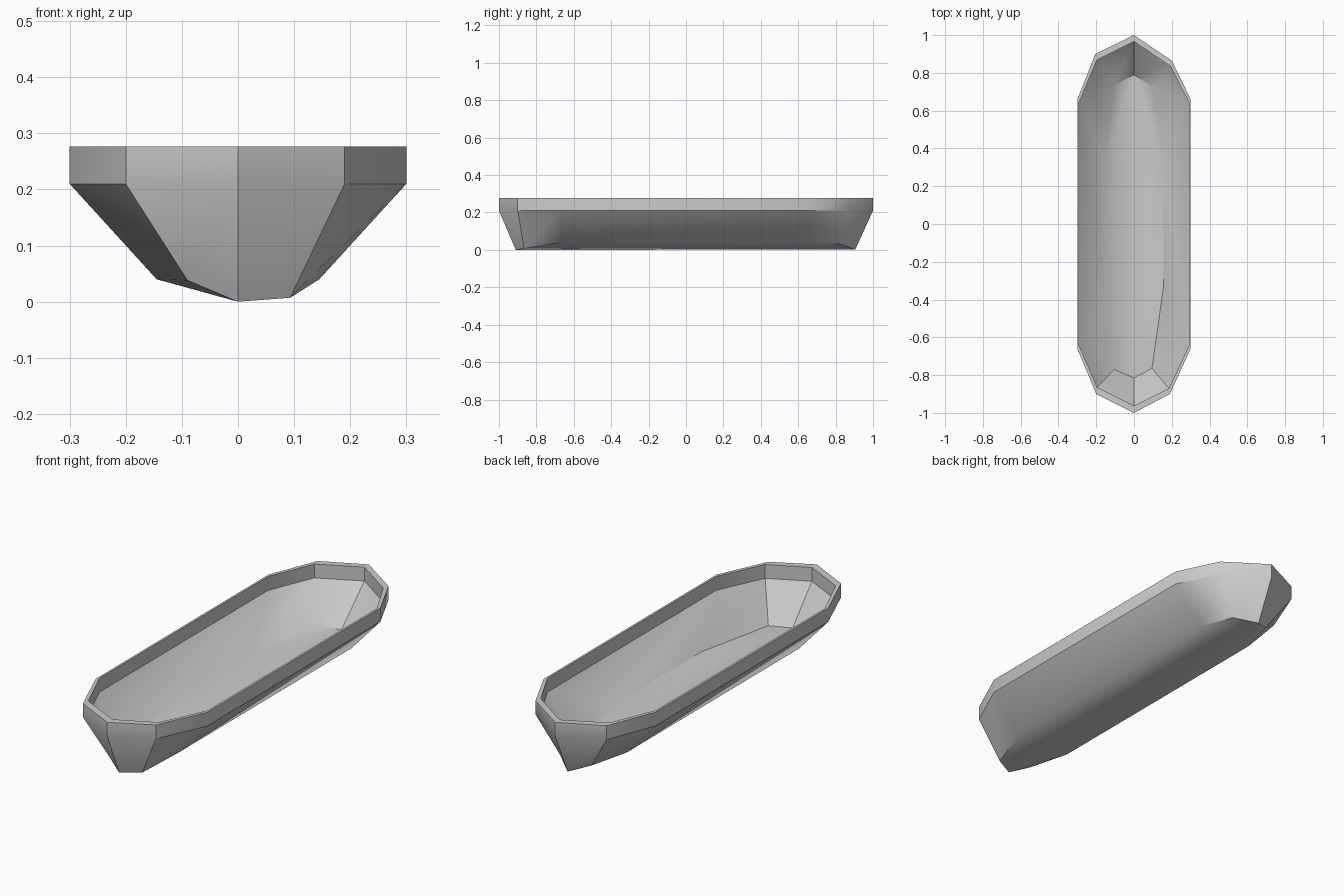
import bpy, bmesh

if "Cube" in bpy.data.objects:
    bpy.data.objects.remove(bpy.data.objects["Cube"])

# Outlines run counter-clockwise from the front tip: 10 points each
outer_plan = [(0, -1), (.19, -.9), (.3, -.66), (.3, .66), (.2, .865),
              (0, 1), (-.205, .9), (-.3, .66), (-.3, -.66), (-.2, -.9)]
inner_plan = [(0, -.962), (.185, -.87), (.29, -.645), (.29, .645), (.193, .835),
              (0, .966), (-.197, .867), (-.29, .645), (-.29, -.645), (-.195, -.865)]

# Irregular bottom loops: hull underside and inside floor
hull_bottom = [(0, -.91, 0), (.093, -.865, .007), (.145, -.66, .04), (.145, .66, .04),
               (.093, .83, .03), (0, .905, .002), (-.09, .85, .035), (-.145, .66, .04),
               (-.145, -.66, .04), (-.09, -.86, .038)]
floor_loop = [(0, -.815, .04), (.095, -.765, .045), (.155, -.34, .065), (.155, .34, .065),
              (.1, .725, .06), (0, .79, .04), (-.105, .735, .065), (-.155, .34, .065),
              (-.155, -.34, .065), (-.105, -.77, .065)]

RIM, SHOULDER = .277, .21
bm = bmesh.new()


def flat(plan, z):
    return [(x, y, z) for x, y in plan]


# Loft from underside, over the rim, down to the floor
sections = [hull_bottom, flat(outer_plan, SHOULDER), flat(outer_plan, RIM),
            flat(inner_plan, RIM), flat(inner_plan, SHOULDER), floor_loop]
rings = [[bm.verts.new(p) for p in s] for s in sections]
for a, b in zip(rings, rings[1:]):
    for i in range(10):
        j = (i + 1) % 10
        bm.faces.new((a[i], a[j], b[j], b[i]))

# Shallow V-shaped bottoms folded along the keel
for r in (rings[0], rings[-1]):
    for k in (0, 5):
        p = [r[(k + i) % 10] for i in range(6)]
        bm.faces.new((p[0], p[1], p[2]))
        bm.faces.new((p[0], p[2], p[3], p[5]))
        bm.faces.new((p[5], p[3], p[4]))

bmesh.ops.recalc_face_normals(bm, faces=bm.faces)
mesh = bpy.data.meshes.new("hull")
bm.to_mesh(mesh)
bm.free()
hull = bpy.data.objects.new("hull", mesh)
bpy.context.collection.objects.link(hull)

# Smooth shading with sharp chines
bpy.context.view_layer.objects.active = hull
hull.select_set(True)
bpy.ops.object.shade_smooth_by_angle(angle=0.6)
